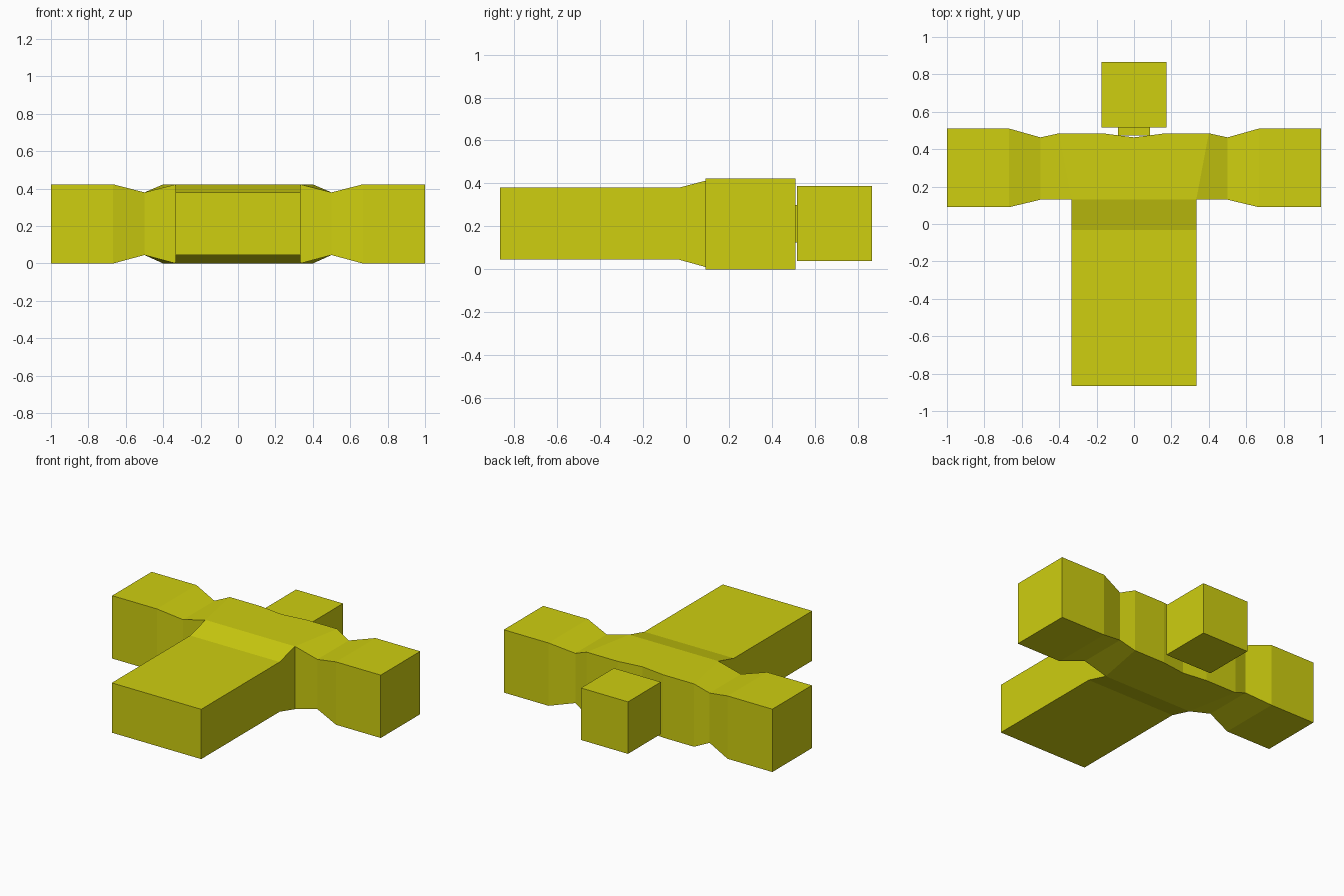
import bpy
import bmesh

if "Cube" in bpy.data.objects:
    bpy.data.objects.remove(bpy.data.objects["Cube"])

yellow = bpy.data.materials.new("mustard_yellow")
yellow.diffuse_color = (0.62, 0.62, 0.005, 1)
yellow.use_nodes = True
yellow.node_tree.nodes["Principled BSDF"].inputs["Base Color"].default_value = yellow.diffuse_color


def loft(name, rings, cap_start=False, cap_end=False, skip=None):
    """Skin a row of four-cornered rings; skip(face) drops hidden faces."""
    bm = bmesh.new()
    rows = [[bm.verts.new(p) for p in ring] for ring in rings]
    for a, b in zip(rows, rows[1:]):
        for i in range(4):
            j = (i + 1) % 4
            bm.faces.new((a[i], a[j], b[j], b[i]))
    if cap_start:
        bm.faces.new(rows[0][::-1])
    if cap_end:
        bm.faces.new(rows[-1])
    if skip:
        hidden = [f for f in bm.faces if skip(f)]
        bmesh.ops.delete(bm, geom=hidden, context='FACES')
    bm.normal_update()
    mesh = bpy.data.meshes.new(name)
    bm.to_mesh(mesh)
    bm.free()
    mesh.materials.append(yellow)
    obj = bpy.data.objects.new(name, mesh)
    bpy.context.collection.objects.link(obj)
    return obj


def ring_x(xf, xb, yf, yb, z0, z1):
    """Ring across x; front and back edges may sit at different x."""
    return [(xf, yf, z0), (xb, yb, z0), (xb, yb, z1), (xf, yf, z1)]


def ring_y(w, y, z0, z1):
    """Ring across y, centred on x = 0."""
    return [(w, y, z0), (-w, y, z0), (-w, y, z1), (w, y, z1)]


TOP = 0.423
ELBOW = (0.13, 0.463, 0.045, 0.38)

# Chest with slanted shoulders and a shallow notch behind the neck
half = [ring_x(0.5, 0.5, *ELBOW),
        ring_x(0.333, 0.4, 0.13, 0.485, 0, TOP),
        ring_x(0.17, 0.17, 0.13, 0.485, 0, TOP)]
mirrored = [[(-x, y, z) for x, y, z in r] for r in half]
chest = mirrored + [ring_x(0, 0, 0.13, 0.463, 0, TOP)] + half[::-1]


def belly_opening(f):
    return all(v.co.y < 0.14 and abs(v.co.x) < 0.34 for v in f.verts)


loft("chest", chest, skip=belly_opening)

# Arms flaring into blocky hands
for side, name in ((-1, "left_arm"), (1, "right_arm")):
    rings = [ring_x(x * side, x * side, *s) for x, s in (
        (0.5, ELBOW),
        (0.667, (0.09, 0.51, 0, TOP)),
        (1.0, (0.09, 0.51, 0, TOP)))]
    if side > 0:
        loft(name, rings, cap_end=True)
    else:
        loft(name, rings[::-1], cap_start=True)

# Lower body, tapering from the chest
loft("lower_body", [ring_y(0.333, 0.13, 0, TOP),
                    ring_y(0.333, -0.033, 0.045, 0.38),
                    ring_y(0.333, -0.867, 0.045, 0.38)], cap_end=True)

# Neck and head
loft("neck", [ring_y(0.085, 0.52, 0.125, 0.3),
              ring_y(0.085, 0.474, 0.125, 0.3)])
loft("head", [ring_y(0.175, 0.867, 0.038, 0.388),
              ring_y(0.175, 0.517, 0.038, 0.388)], cap_start=True, cap_end=True)

# Face all surfaces outwards
for obj in bpy.data.objects:
    bm = bmesh.new()
    bm.from_mesh(obj.data)
    centre = sum((v.co for v in bm.verts), bm.verts[:][0].co * 0) / len(bm.verts)
    for f in bm.faces:
        if f.normal.dot(f.calc_center_median() - centre) < 0:
            f.normal_flip()
    bm.to_mesh(obj.data)
    bm.free()
